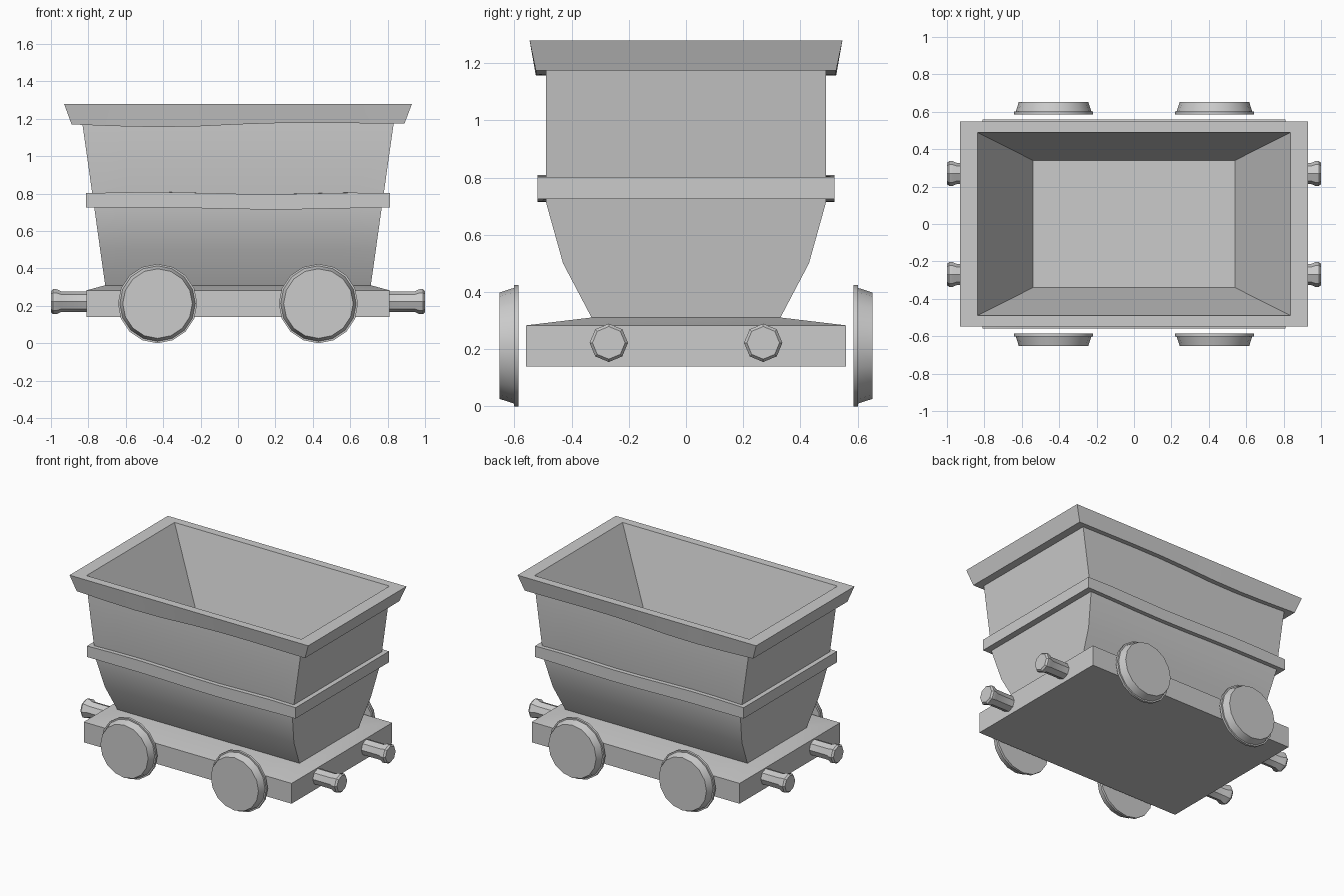
import bpy, bmesh, math
from mathutils import Matrix, Vector

if "Cube" in bpy.data.objects:
    bpy.data.objects.remove(bpy.data.objects["Cube"])

N = 8  # segments along each long side


def finish(bm, name, smooth=30):
    bmesh.ops.recalc_face_normals(bm, faces=bm.faces)
    me = bpy.data.meshes.new(name)
    bm.to_mesh(me)
    bm.free()
    ob = bpy.data.objects.new(name, me)
    bpy.context.collection.objects.link(ob)
    bpy.context.view_layer.objects.active = ob
    ob.select_set(True)
    bpy.ops.object.shade_smooth_by_angle(angle=math.radians(smooth))
    ob.select_set(False)
    return ob


def box_loft(name, rings, cap_start=True, cap_end=True, closed=False):
    """Loft rectangular rings (half_x, half_y, z, wave offsets along x)."""
    bm = bmesh.new()
    loops = []
    for hx, hy, z, wave in rings:
        wave = wave or [0] * (N + 1)
        row = [(hx * (2 * i / N - 1), z + wave[i]) for i in range(N + 1)]
        loop = [bm.verts.new((x, -hy, h)) for x, h in row]
        loop += [bm.verts.new((x, hy, h)) for x, h in reversed(row)]
        loops.append(loop)
    pairs = list(zip(loops, loops[1:]))
    if closed:
        pairs.append((loops[-1], loops[0]))
    for a, b in pairs:
        for i in range(len(a)):
            j = (i + 1) % len(a)
            bm.faces.new((a[i], a[j], b[j], b[i]))
    if cap_start and not closed:
        bm.faces.new(loops[0])
    if cap_end and not closed:
        bm.faces.new(loops[-1])
    return finish(bm, name)


def turned(name, profile, sides, axis, loc, phase=0.0):
    """Solid of revolution: profile of (distance, radius) along axis."""
    bm = bmesh.new()
    rot = Vector((0, 0, 1)).rotation_difference(Vector(axis)).to_matrix()
    loops = []
    for d, r in profile:
        loops.append([bm.verts.new(rot @ Vector((
            r * math.cos(2 * math.pi * (i + phase) / sides),
            r * math.sin(2 * math.pi * (i + phase) / sides), d))) for i in range(sides)])
    for a, b in zip(loops, loops[1:]):
        for i in range(sides):
            j = (i + 1) % sides
            bm.faces.new((a[i], a[j], b[j], b[i]))
    bm.faces.new(loops[0])
    bm.faces.new(loops[-1])
    bmesh.ops.transform(bm, matrix=Matrix.Translation(loc), verts=bm.verts)
    return finish(bm, name)


# Chassis slab with a shallow sloped top
box_loft("chassis", [(0.81, 0.56, 0.14, None), (0.81, 0.56, 0.283, None),
                     (0.71, 0.335, 0.31, None)])

# Outer tub, curved in below the band
box_loft("tub", [(0.71, 0.33, 0.31, None), (0.737, 0.43, 0.50, None),
                 (0.767, 0.49, 0.715, None), (0.833, 0.49, 1.18, None)],
         cap_start=False, cap_end=False)

# Flared rim with uneven lower edge, running into the sloped basin
rim_wave = [0, -0.009, -0.014, -0.011, 0, 0.007, 0.008, 0.006, 0.004]
box_loft("rim_and_basin", [(0.82, 0.48, 1.172, rim_wave), (0.89, 0.525, 1.17, rim_wave),
                           (0.93, 0.547, 1.28, None), (0.838, 0.49, 1.28, None),
                           (0.54, 0.34, 0.70, None)], cap_start=False)

# Uneven band round the middle
top_wave = [0, 0.005, 0.006, 0.002, -0.003, -0.005, -0.001, 0.003, 0]
low_wave = [0.003, 0.003, 0.003, 0, -0.005, -0.007, -0.005, 0, 0.003]
box_loft("band", [(0.74, 0.46, 0.722, low_wave), (0.813, 0.52, 0.722, low_wave),
                  (0.813, 0.52, 0.802, top_wave), (0.74, 0.46, 0.802, top_wave)],
         closed=True)

# Flanged wheels and end buffers
wheel = [(0.585, 0.212), (0.602, 0.212), (0.602, 0.202), (0.652, 0.186)]
buffer = [(0.80, 0.055), (0.945, 0.055), (0.97, 0.067), (0.988, 0.067), (1.0, 0.057)]
for a in (-1, 1):
    for b in (-1, 1):
        tag = ("left" if a < 0 else "right") + ("_front" if b < 0 else "_back")
        turned("wheel_" + tag, wheel, 16, (0, b, 0), (0.43 * a, 0, 0.212))
        turned("buffer_" + tag, buffer, 8, (a, 0, 0), (0, 0.27 * b, 0.222))
